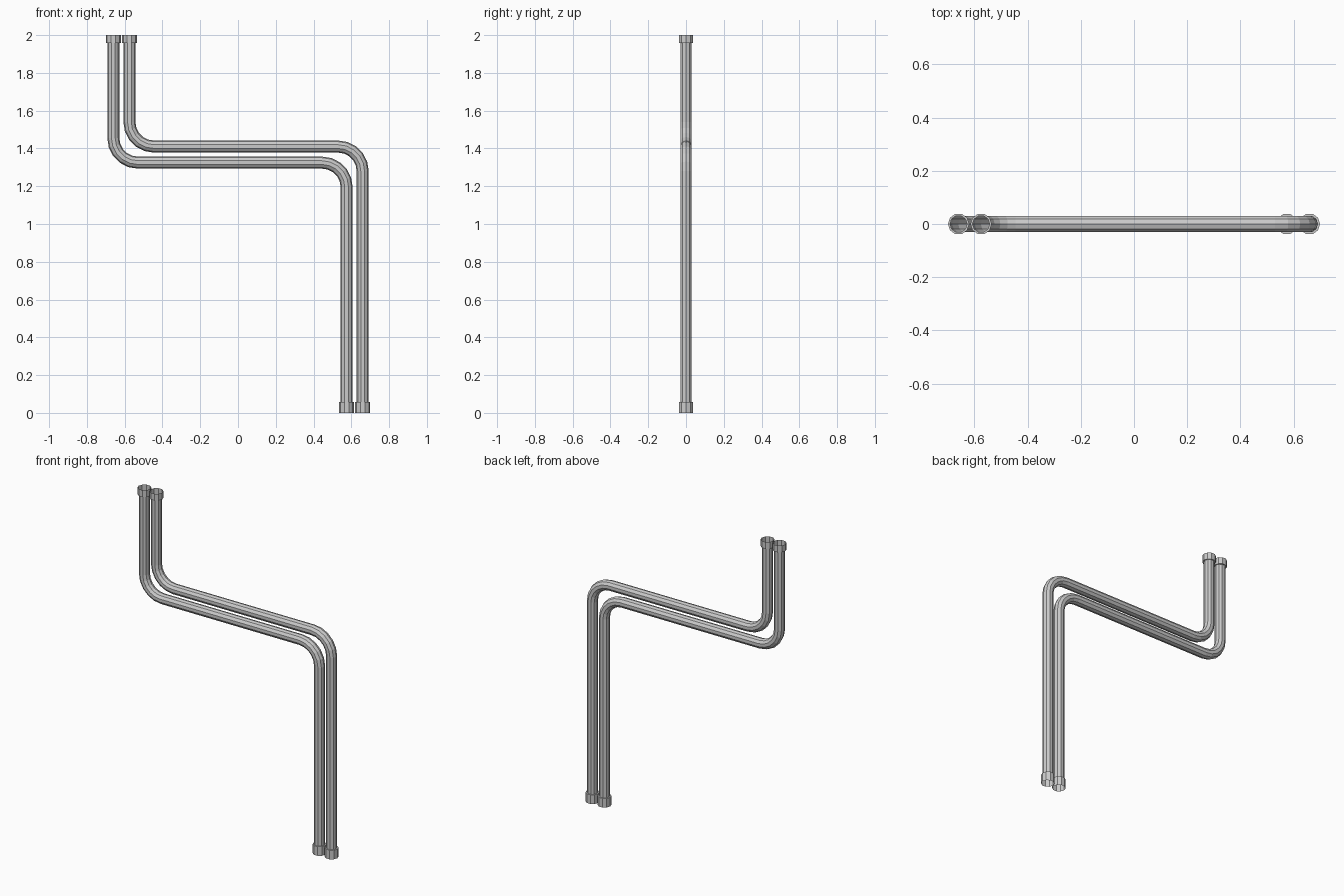
import bpy, bmesh
from math import sin, cos, pi
from mathutils import Vector

if "Cube" in bpy.data.objects:
    bpy.data.objects.remove(bpy.data.objects["Cube"])

SIDES = 10
PIPE_R, COLLAR_R = 0.032, 0.04
BEND_R, BEND_STEPS = 0.13, 5


def sweep(name, rings):
    """Open tube through (centre, in-plane direction, radius) rings."""
    bm = bmesh.new()
    loops = []
    for centre, side, radius in rings:
        loops.append([bm.verts.new(centre + radius * (
            cos(2 * pi * i / SIDES) * side + sin(2 * pi * i / SIDES) * Vector((0, 1, 0))))
            for i in range(SIDES)])
    for a, b in zip(loops, loops[1:]):
        for i in range(SIDES):
            j = (i + 1) % SIDES
            bm.faces.new((a[i], a[j], b[j], b[i]))
    bmesh.ops.recalc_face_normals(bm, faces=bm.faces)
    mesh = bpy.data.meshes.new(name)
    bm.to_mesh(mesh)
    bm.free()
    obj = bpy.data.objects.new(name, mesh)
    bpy.context.collection.objects.link(obj)
    return obj


def bend(cx, cz, start, end):
    """Pipe rings around a quarter bend; angles in multiples of 90 degrees."""
    rings = []
    for k in range(BEND_STEPS + 1):
        t = (start + (end - start) * k / BEND_STEPS) * pi / 2
        radial = Vector((cos(t), 0, sin(t)))
        # keep the ring direction continuous between the two opposite bends
        side = radial if start == 0 else -radial
        rings.append((Vector((cx, 0, cz)) + BEND_R * radial, side, PIPE_R))
    return rings


def ring(x, z, r):
    return (Vector((x, 0, z)), Vector((1, 0, 0)), r)


def pipe(name, x_low, x_high, z_mid):
    # lower collar, widened open end
    rings = [ring(x_low, 0, COLLAR_R), ring(x_low, 0.058, COLLAR_R),
             ring(x_low, 0.058, PIPE_R)]
    # upper right bend, then lower left bend
    rings += bend(x_low - BEND_R, z_mid - BEND_R, 0, 1)
    rings += bend(x_high + BEND_R, z_mid + BEND_R, 3, 2)
    # upper collar
    rings += [ring(x_high, 1.957, PIPE_R), ring(x_high, 1.957, COLLAR_R),
              ring(x_high, 2.0, COLLAR_R)]
    return sweep(name, rings)


# two parallel pipes
pipe("inner_pipe", 0.575, -0.66, 1.325)
pipe("outer_pipe", 0.66, -0.575, 1.41)
